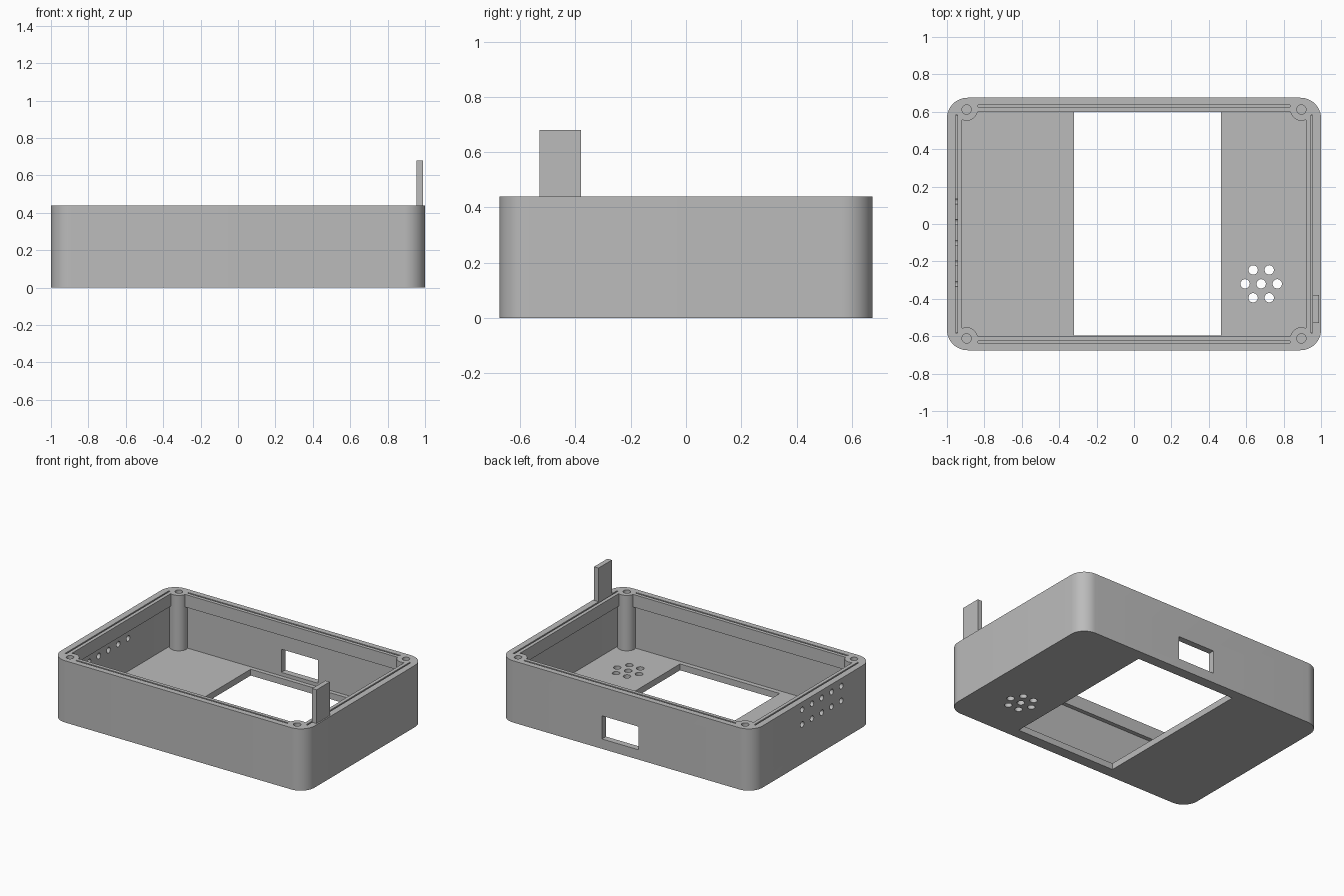
import bpy, bmesh, math
from mathutils import Matrix

cube = bpy.data.objects.get("Cube")
if cube:
    bpy.data.objects.remove(cube, do_unlink=True)

grey = bpy.data.materials.new("plain grey")
grey.use_nodes = True
colour = (0.5, 0.5, 0.5, 1)
grey.diffuse_color = colour
grey.node_tree.nodes["Principled BSDF"].inputs["Base Color"].default_value = colour


def make(name, bm):
    bmesh.ops.recalc_face_normals(bm, faces=bm.faces)
    mesh = bpy.data.meshes.new(name)
    bm.to_mesh(mesh)
    bm.free()
    mesh.materials.append(grey)
    obj = bpy.data.objects.new(name, mesh)
    bpy.context.collection.objects.link(obj)
    return obj


def box(name, x0, x1, y0, y1, z0, z1):
    bm = bmesh.new()
    bmesh.ops.create_cube(bm, size=1)
    for v in bm.verts:
        v.co = (x1 if v.co.x > 0 else x0, y1 if v.co.y > 0 else y0, z1 if v.co.z > 0 else z0)
    return make(name, bm)


def rounded_block(name, hx, hy, r, z0, z1, steps=12):
    bm = bmesh.new()
    ring = []
    for k, (sx, sy) in enumerate([(1, 1), (-1, 1), (-1, -1), (1, -1)]):
        for i in range(steps + 1):
            a = math.pi / 2 * (k + i / steps)
            ring.append(bm.verts.new((sx * (hx - r) + r * math.cos(a),
                                      sy * (hy - r) + r * math.sin(a), z0)))
    face = bm.faces.new(ring)
    top = bmesh.ops.extrude_face_region(bm, geom=[face])["geom"]
    for v in top:
        if isinstance(v, bmesh.types.BMVert):
            v.co.z = z1
    return make(name, bm)


def cylinder(name, centre, r, length, along_x=False):
    bm = bmesh.new()
    m = Matrix.Translation(centre)
    if along_x:
        m = m @ Matrix.Rotation(math.pi / 2, 4, 'Y')
    bmesh.ops.create_cone(bm, cap_ends=True, segments=24, radius1=r, radius2=r,
                          depth=length, matrix=m)
    return make(name, bm)


def combine(target, other, operation):
    other.hide_render = True
    mod = target.modifiers.new(operation.lower(), 'BOOLEAN')
    mod.operation, mod.solver, mod.object = operation, 'EXACT', other
    bpy.context.view_layer.objects.active = target
    bpy.ops.object.modifier_apply(modifier=mod.name)
    bpy.data.objects.remove(other, do_unlink=True)


H = 0.44        # case height
FLOOR = 0.045   # floor thickness

# Hollow case
case = rounded_block("case", 1, 0.675, 0.11, 0, H)
combine(case, rounded_block("cavity", 0.95, 0.63, 0.065, FLOOR, H + 0.1), 'DIFFERENCE')

# Inner lip along each wall
for s in (-1, 1):
    ya, yb = sorted((s * 0.60, s * 0.65))
    xa, xb = sorted((s * 0.92, s * 0.97))
    combine(case, box("lip", -0.86, 0.86, ya, yb, 0.35, H), 'UNION')
    combine(case, box("lip", xa, xb, -0.58, 0.58, 0.35, H), 'UNION')

# Corner screw posts with holes
for sx in (-1, 1):
    for sy in (-1, 1):
        x, y = sx * 0.895, sy * 0.612
        combine(case, cylinder("post", (x, y, H / 2 + 0.01), 0.06, H - 0.02), 'UNION')
        combine(case, cylinder("screw_hole", (x, y, H), 0.025, 0.4), 'DIFFERENCE')

# Seal grooves in the rim
for s in (-1, 1):
    y, x = s * 0.63, s * 0.95
    combine(case, box("groove", -0.835, 0.835, y - 0.005, y + 0.005, 0.40, 0.5), 'DIFFERENCE')
    combine(case, box("groove", x - 0.005, x + 0.005, -0.583, 0.583, 0.40, 0.5), 'DIFFERENCE')

# Screen opening in the floor and socket opening in the back wall
combine(case, box("screen_opening", -0.32, 0.465, -0.597, 0.6, -0.1, 0.2), 'DIFFERENCE')
combine(case, box("socket_opening", -0.10, 0.19, 0.55, 0.8, 0.07, 0.235), 'DIFFERENCE')

# Speaker holes: one in the middle, six around it
spots = [(0.68, -0.32)] + [(0.68 + 0.086 * math.cos(k * math.pi / 3),
                            -0.32 + 0.086 * math.sin(k * math.pi / 3)) for k in range(6)]
for x, y in spots:
    combine(case, cylinder("speaker_hole", (x, y, 0), 0.025, 0.3), 'DIFFERENCE')

# Two rows of side vents, the upper row stopped by the lip
for z in (0.28, 0.385):
    for i in range(5):
        combine(case, cylinder("vent", (-1, -0.1 + 0.11 * (i - 2), z), 0.02, 0.11, True), 'DIFFERENCE')

# Upright tab on the rim
tab = box("tab", 0.955, 0.99, -0.53, -0.38, H - 0.02, 0.68)

for obj in (case, tab):
    bpy.ops.object.select_all(action='DESELECT')
    obj.select_set(True)
    bpy.context.view_layer.objects.active = obj
    bpy.ops.object.shade_smooth_by_angle(angle=math.radians(30))
